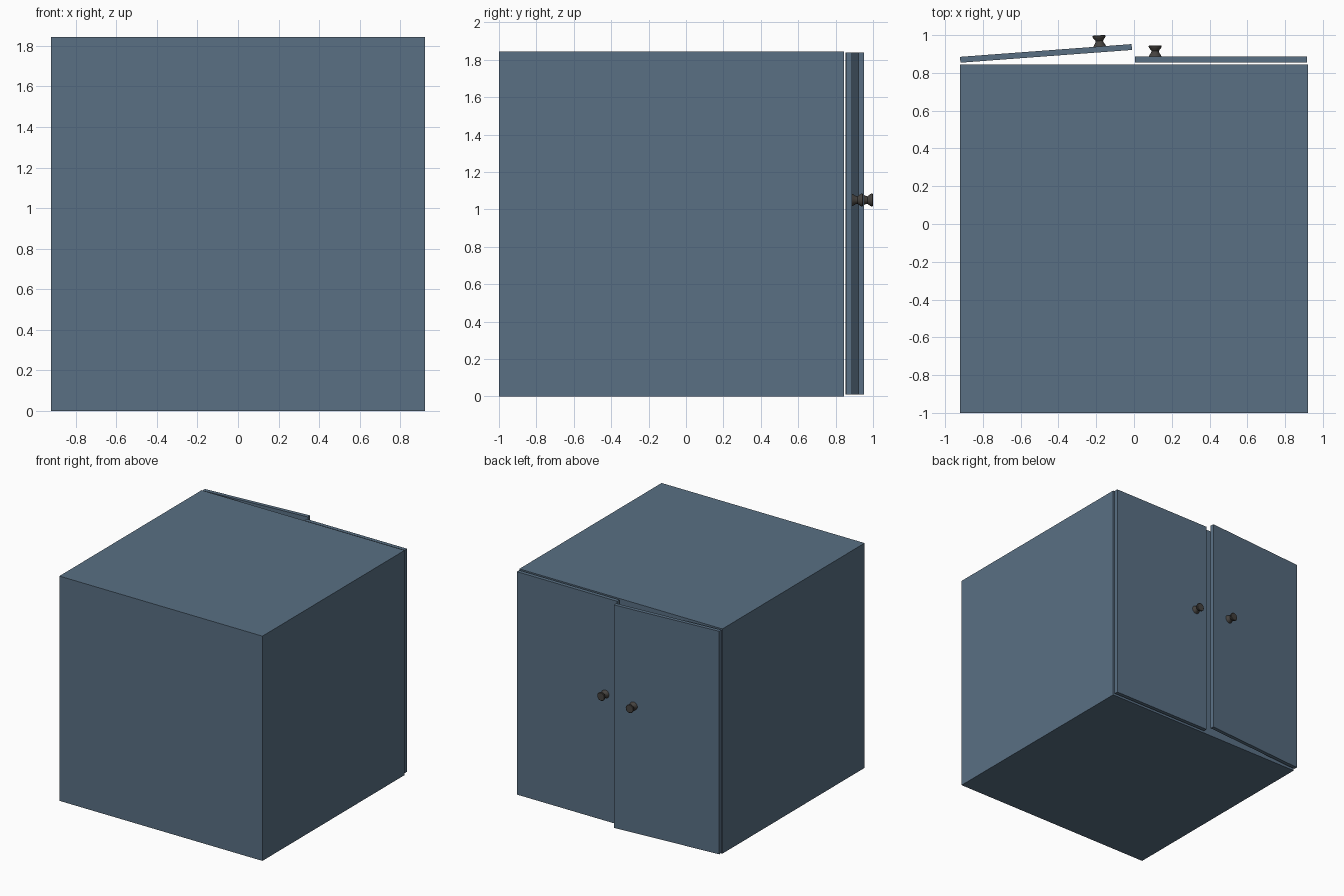
import bpy, bmesh
from math import radians
from mathutils import Matrix, Vector

if "Cube" in bpy.data.objects:
    bpy.data.objects.remove(bpy.data.objects["Cube"])


def material(name, rgb):
    m = bpy.data.materials.new(name)
    m.diffuse_color = (*rgb, 1)
    m.use_nodes = True
    m.node_tree.nodes["Principled BSDF"].inputs["Base Color"].default_value = m.diffuse_color
    return m


BLUE = material("blue_paint", (0.10, 0.16, 0.23))
DARK = material("dark_metal", (0.06, 0.055, 0.05))


def add_mesh(name, bm, mat):
    bmesh.ops.recalc_face_normals(bm, faces=bm.faces[:])
    me = bpy.data.meshes.new(name)
    bm.to_mesh(me)
    bm.free()
    me.materials.append(mat)
    ob = bpy.data.objects.new(name, me)
    bpy.context.collection.objects.link(ob)
    return ob


def box(name, lo, hi, mat):
    lo, hi = Vector(lo), Vector(hi)
    bm = bmesh.new()
    bmesh.ops.create_cube(bm, size=1)
    bmesh.ops.scale(bm, vec=hi - lo, verts=bm.verts[:])
    bmesh.ops.translate(bm, vec=(lo + hi) / 2, verts=bm.verts[:])
    return add_mesh(name, bm, mat)


def knob(name, loc, sides=20):
    # (radius, distance from door): flared foot, narrow neck, wide flat head
    profile = [(0.034, 0), (0.031, 0.006), (0.021, 0.022), (0.020, 0.030),
               (0.032, 0.046), (0.034, 0.050), (0.034, 0.056), (0.031, 0.059)]
    bm = bmesh.new()
    rings = []
    for r, h in profile:
        ring = bmesh.ops.create_circle(bm, segments=sides, radius=r,
                                       matrix=Matrix.Translation((0, 0, h)))
        rings.append(ring["verts"])
    for a, b in zip(rings, rings[1:]):
        for i in range(sides):
            j = (i + 1) % sides
            bm.faces.new((a[i], a[j], b[j], b[i]))
    bm.faces.new(rings[0])
    bm.faces.new(rings[-1])
    # point the axis along +y, away from the door
    bmesh.ops.transform(bm, matrix=Matrix.Translation(loc) @ Matrix.Rotation(radians(-90), 4, 'X'),
                        verts=bm.verts[:])
    ob = add_mesh(name, bm, DARK)
    bpy.context.view_layer.objects.active = ob
    ob.select_set(True)
    bpy.ops.object.shade_smooth_by_angle(angle=radians(35))
    ob.select_set(False)
    return ob


def door(name, hinge, side, knob_dist, swing):
    # built from its hinge, extending towards the cabinet middle
    W, T = 0.911, 0.031
    x0, x1 = sorted((0, side * W))
    parts = [box(name, (x0, 0, 0.01), (x1, T, 1.84), BLUE),
             knob(name + "_knob", (side * knob_dist, T, 1.05))]
    for p in parts:
        p.location = (*hinge, 0)
        p.rotation_euler.z = radians(swing)


# Cabinet body
box("cabinet_body", (-0.922, -1.0, 0), (0.922, 0.845, 1.845), BLUE)

# One closed door and one slightly open door
door("closed_door", (0.915, 0.856), -1, 0.803, 0)
door("open_door", (-0.919, 0.854), 1, 0.742, 4.25)
